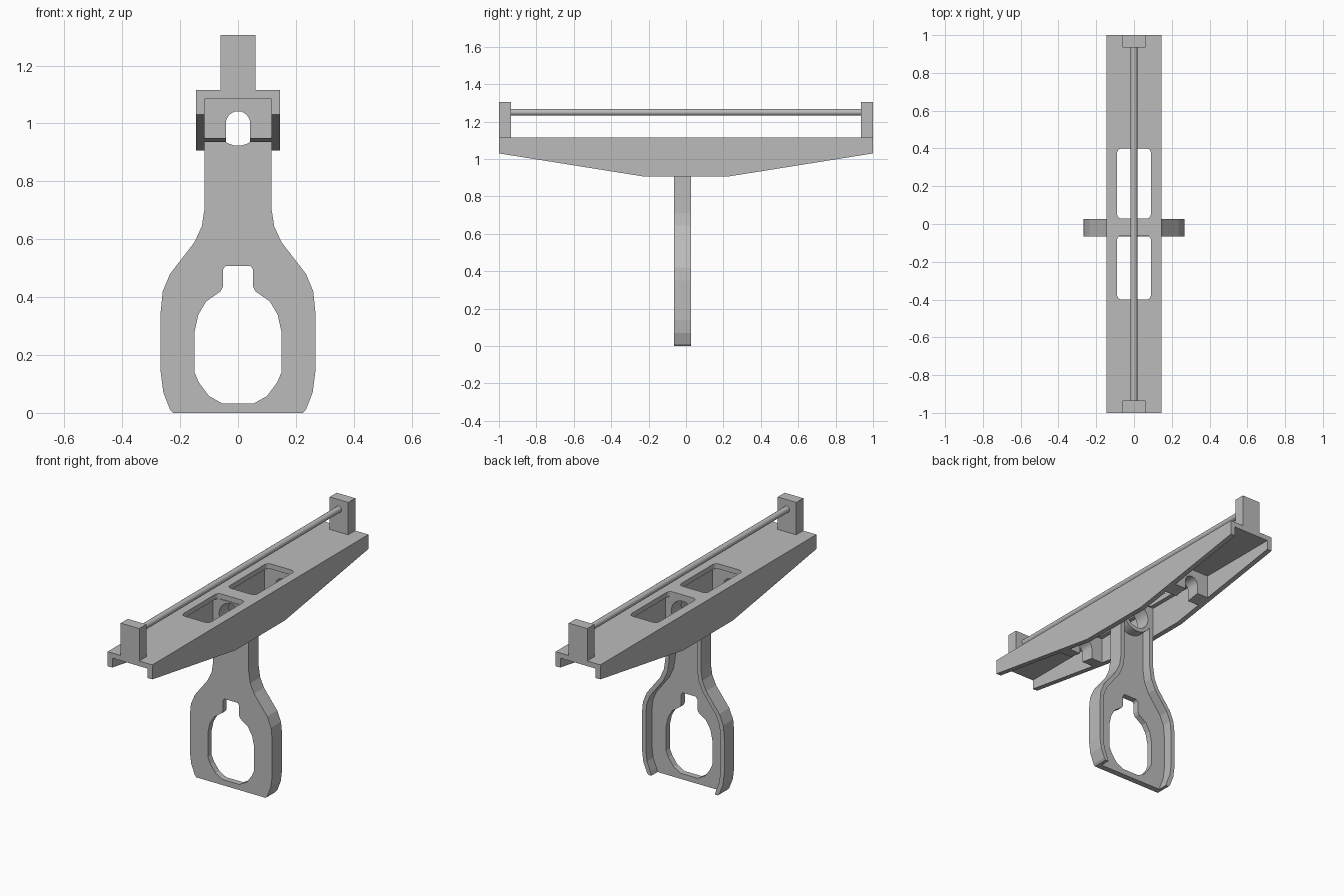
import bpy, bmesh, math
from mathutils import Vector

cube = bpy.data.objects.get("Cube")
if cube:
    bpy.data.objects.remove(cube)

grey = bpy.data.materials.new("plain grey")
grey.use_nodes = True
grey.diffuse_color = (0.5, 0.5, 0.5, 1)
grey.node_tree.nodes["Principled BSDF"].inputs["Base Color"].default_value = (0.5, 0.5, 0.5, 1)

PLACE = {
    "x": lambda a, b, c: (c, a, b),
    "y": lambda a, b, c: (a, c, b),
    "z": lambda a, b, c: (a, b, c),
}


def extrude(name, loops, axis, lo, hi):
    """Fill closed loops (inner loops become holes) and extrude along an axis."""
    curve = bpy.data.curves.new(name, "CURVE")
    curve.dimensions = "2D"
    curve.fill_mode = "BOTH"
    curve.extrude = (hi - lo) / 2
    for loop in loops:
        spline = curve.splines.new("POLY")
        spline.points.add(len(loop) - 1)
        for point, (a, b) in zip(spline.points, loop):
            point.co = (a, b, 0, 1)
        spline.use_cyclic_u = True
    temp = bpy.data.objects.new(name, curve)
    bpy.context.collection.objects.link(temp)
    bpy.context.view_layer.update()
    mesh = bpy.data.meshes.new_from_object(temp)
    bpy.data.objects.remove(temp)
    bm = bmesh.new()
    bm.from_mesh(mesh)
    bmesh.ops.remove_doubles(bm, verts=bm.verts, dist=1e-5)
    for v in bm.verts:
        v.co = PLACE[axis](v.co.x, v.co.y, v.co.z + (lo + hi) / 2)
    bmesh.ops.recalc_face_normals(bm, faces=bm.faces)
    for f in bm.faces:
        f.smooth = False
    bm.to_mesh(mesh)
    bm.free()
    mesh.materials.clear()
    mesh.materials.append(grey)
    obj = bpy.data.objects.new(name, mesh)
    bpy.context.collection.objects.link(obj)
    return obj


def arc(cx, cy, r, start, end, n):
    angles = [math.radians(start + (end - start) * i / n) for i in range(n + 1)]
    return [(cx + r * math.cos(t), cy + r * math.sin(t)) for t in angles]


def circle(cx, cy, r, n=32):
    return arc(cx, cy, r, 0, 360, n)[:-1]


def rect(x0, y0, x1, y1, r=0):
    if not r:
        return [(x0, y0), (x1, y0), (x1, y1), (x0, y1)]
    return (arc(x0 + r, y0 + r, r, 180, 270, 4) + arc(x1 - r, y0 + r, r, 270, 360, 4)
            + arc(x1 - r, y1 - r, r, 0, 90, 4) + arc(x0 + r, y1 - r, r, 90, 180, 4))


def mirrored(half):
    return half + [(-x, z) for x, z in reversed(half)]


def inset(path, t):
    """Offset an open path to its left, with mitred corners."""
    pts = [Vector(p) for p in path]
    out = []
    for i, p in enumerate(pts):
        dirs = [(b - a).normalized() for a, b in zip(pts[max(i - 1, 0):i + 1], pts[max(i - 1, 0) + 1:i + 2])]
        normals = [Vector((-d.y, d.x)) for d in dirs]
        n = sum(normals, Vector((0, 0))).normalized()
        out.append(tuple(p + n * t / n.dot(normals[0])))
    return out


# Channel beam: top plate with two openings, tapered side walls
HALF, INNER, TOP, UNDER = 0.145, 0.115, 1.115, 1.085
extrude("beam_top", [rect(-HALF, -1, HALF, 1),
                     rect(-0.09, 0.028, 0.09, 0.4, 0.025),
                     rect(-0.09, -0.4, 0.09, -0.06, 0.025)], "z", UNDER, TOP)
wall = mirrored([(0.23, 0.907), (1, 1.03), (1, UNDER)])
for side, lo in (("left", INNER), ("right", -HALF)):
    extrude(side + "_beam_wall", [wall], "x", lo, lo + HALF - INNER)

# Notched cross blocks under the beam, undersides following the wall taper
notch = mirrored([(INNER, 0.94), (INNER, UNDER)])
arch = arc(0, 1.0, 0.042, 180, 0, 12)
block = notch + [(-0.042, 0.94)] + arch + [(0.042, 0.94)]
for name, lo in (("front_cross_block", -0.49), ("back_cross_block", 0.41)):
    obj = extrude(name, [block], "y", lo, lo + 0.08)
    for v in obj.data.vertices:
        if v.co.z < 0.96:
            v.co.z = 0.907 + 0.16 * (abs(v.co.y) - 0.23)

# End posts and the rod between them
for name, lo in (("front_post", -1), ("back_post", 0.935)):
    extrude(name, [rect(-0.06, TOP, 0.06, 1.305)], "y", lo, lo + 0.065)
rod = extrude("sight_rod", [circle(0, 1.25, 0.018, 16)], "y", -0.94, 0.94)
for f in rod.data.polygons:
    f.use_smooth = abs(f.normal.y) < 0.5

# Handle: flat front plate with grip hole and bore
FRONT, BACK = -0.065, 0.027
outline = [(0.225, 0), (0.235, 0.012), (0.258, 0.07), (0.267, 0.14), (0.267, 0.35),
           (0.26, 0.42), (0.235, 0.48), (0.15, 0.59), (0.125, 0.645), (0.115, 0.71),
           (0.115, UNDER)]
grip = [(0.055, 0.033), (0.1, 0.058), (0.135, 0.105), (0.15, 0.14), (0.15, 0.28),
        (0.137, 0.34), (0.11, 0.385), (0.06, 0.42), (0.052, 0.437), (0.052, 0.495),
        (0.043, 0.508)]
bore = circle(0, 1.0, 0.077)
extrude("handle_plate", [mirrored(outline), mirrored(grip), bore], "y", FRONT, FRONT + 0.035)

# Raised rim along the handle sides, behind the plate
inner = inset(outline, 0.025)
inner[0] = (inner[0][0], 0)
rim = outline + inner[::-1]
extrude("left_handle_rim", [rim], "y", FRONT + 0.03, BACK)
extrude("right_handle_rim", [[(-x, z) for x, z in rim]], "y", FRONT + 0.03, BACK)

# Thick boss around the bore
boss = [(0.1, UNDER), (-0.1, UNDER)] + arc(0, 1.0, 0.1, 180, 360, 20)
extrude("handle_boss", [boss, bore], "y", FRONT + 0.03, BACK)
